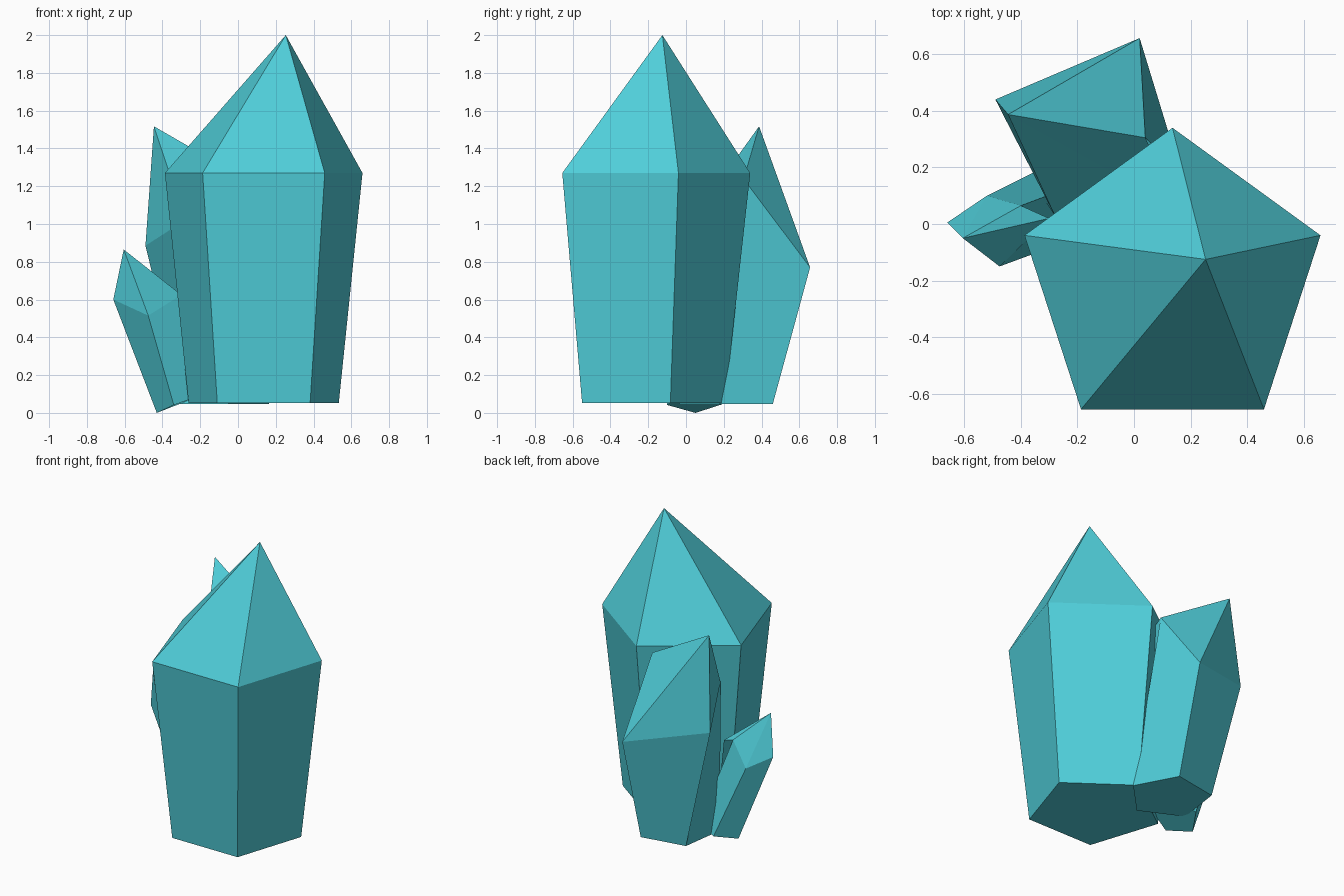
import bpy, bmesh
from math import sin, cos, radians

if "Cube" in bpy.data.objects:
    bpy.data.objects.remove(bpy.data.objects["Cube"])

mat = bpy.data.materials.new("crystal_teal")
mat.diffuse_color = (0.08, 0.62, 0.70, 1)
mat.use_nodes = True
mat.node_tree.nodes["Principled BSDF"].inputs["Base Color"].default_value = mat.diffuse_color


def ring(cx, cy, z, r, start):
    """Regular five-sided ring, counter-clockwise."""
    return [(cx + r * cos(radians(start + 72 * i)),
             cy + r * sin(radians(start + 72 * i)), z) for i in range(5)]


def crystal(name, base, shoulder, tip):
    """Flared prism between two rings, closed by a pointed cap."""
    bm = bmesh.new()
    lo = [bm.verts.new(p) for p in base]
    hi = [bm.verts.new(p) for p in shoulder]
    top = bm.verts.new(tip)
    n = len(lo)
    bm.faces.new(lo[::-1])
    for i in range(n):
        j = (i + 1) % n
        bm.faces.new((lo[i], lo[j], hi[j], hi[i]))
        bm.faces.new((hi[i], hi[j], top))
    bmesh.ops.recalc_face_normals(bm, faces=bm.faces[:])
    mesh = bpy.data.meshes.new(name)
    bm.to_mesh(mesh)
    bm.free()
    mesh.materials.append(mat)
    obj = bpy.data.objects.new(name, mesh)
    bpy.context.collection.objects.link(obj)
    return obj


# Large upright crystal with an off-centre tip
crystal("large_crystal",
        ring(0.136, -0.212, 0.052, 0.418, 90),
        ring(0.136, -0.21, 1.27, 0.55, 90),
        (0.253, -0.125, 2.0))

# Medium crystal leaning out at the back left, slanted shoulder
crystal("medium_crystal",
        ring(-0.096, 0.224, 0.047, 0.262, 208),
        [(-0.28, 0.03, 1.02), (0.155, 0.055, 0.885), (0.04, 0.305, 1.238),
         (0.02, 0.657, 0.77), (-0.49, 0.44, 0.885)],
        (-0.445, 0.387, 1.517))

# Small crystal leaning left, tilted base
crystal("small_crystal",
        [(-0.43, 0.05, 0.0), (-0.34, -0.1, 0.042), (-0.2, -0.05, 0.09),
         (-0.2, 0.14, 0.09), (-0.34, 0.19, 0.045)],
        [(-0.66, 0.005, 0.6), (-0.475, -0.15, 0.515), (-0.3, 0.02, 0.625),
         (-0.4, 0.065, 0.67), (-0.52, 0.1, 0.52)],
        (-0.605, -0.05, 0.865))
